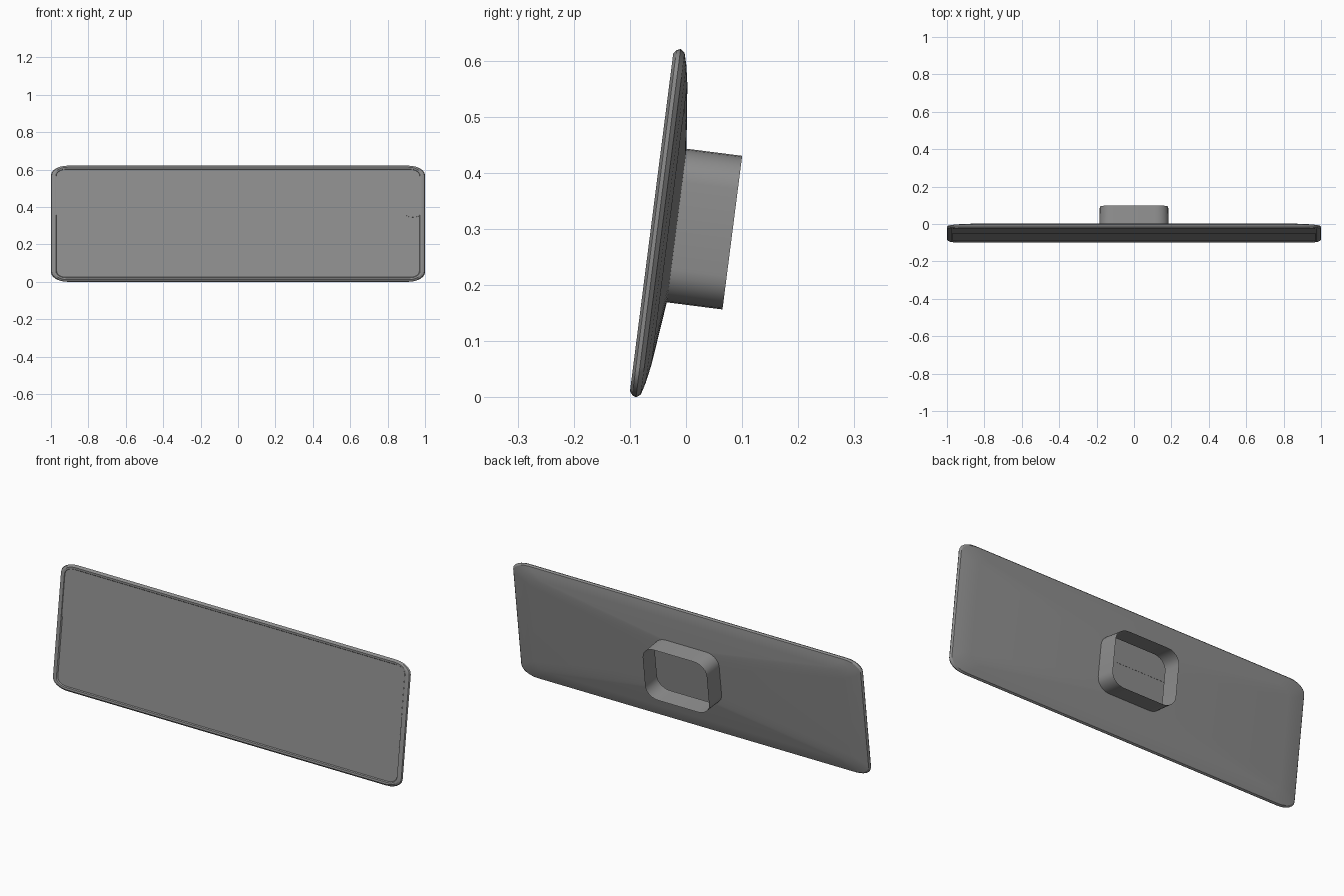
import bpy, bmesh
from math import sin, cos, pi, radians
from mathutils import Matrix

cube = bpy.data.objects.get("Cube")
if cube:
    bpy.data.objects.remove(cube)

grey = bpy.data.materials.new("mid_grey")
grey.use_nodes = True
colour = (0.27, 0.27, 0.27, 1)
grey.diffuse_color = colour
grey.node_tree.nodes["Principled BSDF"].inputs["Base Color"].default_value = colour

# The whole mirror leans back around its front centre
LEAN = Matrix.Translation((0, -0.0613, 0.312)) @ Matrix.Rotation(radians(-7.3), 4, 'X')
SPLIT = 0.046
SEGMENTS = 6


def rounded_ring(half_w, half_h, depth, rx, rz):
    """Rounded rectangle, counter-clockwise seen from the front."""
    points = []
    for quarter, (sx, sz) in enumerate([(1, 1), (-1, 1), (-1, -1), (1, -1)]):
        for i in range(SEGMENTS + 1):
            a = (quarter + i / SEGMENTS) * pi / 2
            points.append((sx * (half_w - rx) + rx * cos(a), depth,
                           sz * (half_h - rz) + rz * sin(a)))
    return points


def finish(name, bm):
    mesh = bpy.data.meshes.new(name)
    bm.to_mesh(mesh)
    bm.free()
    mesh.materials.append(grey)
    obj = bpy.data.objects.new(name, mesh)
    bpy.context.collection.objects.link(obj)
    obj.matrix_world = LEAN
    bpy.ops.object.select_all(action='DESELECT')
    obj.select_set(True)
    bpy.context.view_layer.objects.active = obj
    bpy.ops.object.shade_smooth_by_angle(angle=radians(30))
    return obj


def loft(name, rings):
    bm = bmesh.new()
    loops = [[bm.verts.new(p) for p in ring] for ring in rings]
    for a, b in zip(loops, loops[1:]):
        for j in range(len(a)):
            k = (j + 1) % len(a)
            bm.faces.new((a[j], b[j], b[k], a[k]))
    finish(name, bm)


# Hollow housing: front bezel, rounded rim and bulged back
stub_base = rounded_ring(0.185, 0.138, 0.045, 0.07, 0.06)
loft("housing", [
    rounded_ring(0.970, 0.289, 0.007, 0.05, 0.035),
    rounded_ring(0.974, 0.293, 0.001, 0.055, 0.037),
    rounded_ring(0.985, 0.303, 0.000, 0.075, 0.045),
    rounded_ring(0.996, 0.310, 0.005, 0.085, 0.050),
    rounded_ring(1.000, 0.313, 0.012, 0.090, 0.052),
    rounded_ring(0.993, 0.307, 0.020, 0.090, 0.052),
    rounded_ring(0.960, 0.285, 0.026, 0.085, 0.050),
    rounded_ring(0.900, 0.252, 0.032, 0.070, 0.045),
    stub_base])

# Open mounting collar on the back
loft("mount_collar", [stub_base, rounded_ring(0.183, 0.138, 0.145, 0.07, 0.06)])


# Two glass panels, the upper one standing slightly proud of the lower
def glass_panel(name, depth, upper):
    ring = rounded_ring(0.972, 0.291, depth, 0.05, 0.035)
    half = len(ring) // 2
    ends = [(-0.972, depth, SPLIT), (0.972, depth, SPLIT)]
    outline = ring[:half] + ends if upper else ring[half:] + ends[::-1]
    bm = bmesh.new()
    verts = [bm.verts.new(p) for p in outline]
    bm.faces.new(verts)
    if upper:
        left, right = verts[-2:]
        low = [bm.verts.new((x, 0.008, SPLIT)) for x in (-0.972, 0.972)]
        bm.faces.new((left, low[0], low[1], right))
    finish(name, bm)


glass_panel("upper_glass", 0.003, True)
glass_panel("lower_glass", 0.007, False)

# Small rounded tab under the step at the left end
bm = bmesh.new()
top = [bm.verts.new((0.935 + 0.035 * cos(a), 0.003, SPLIT - 0.012 * sin(a)))
       for a in (pi - i * pi / 8 for i in range(9))]
face = bm.faces.new(top)
wall = bmesh.ops.extrude_face_region(bm, geom=[face])
moved = [g for g in wall["geom"] if isinstance(g, bmesh.types.BMVert)]
bmesh.ops.translate(bm, verts=moved, vec=(0, 0.005, 0))
bmesh.ops.recalc_face_normals(bm, faces=bm.faces)
finish("edge_tab", bm)
